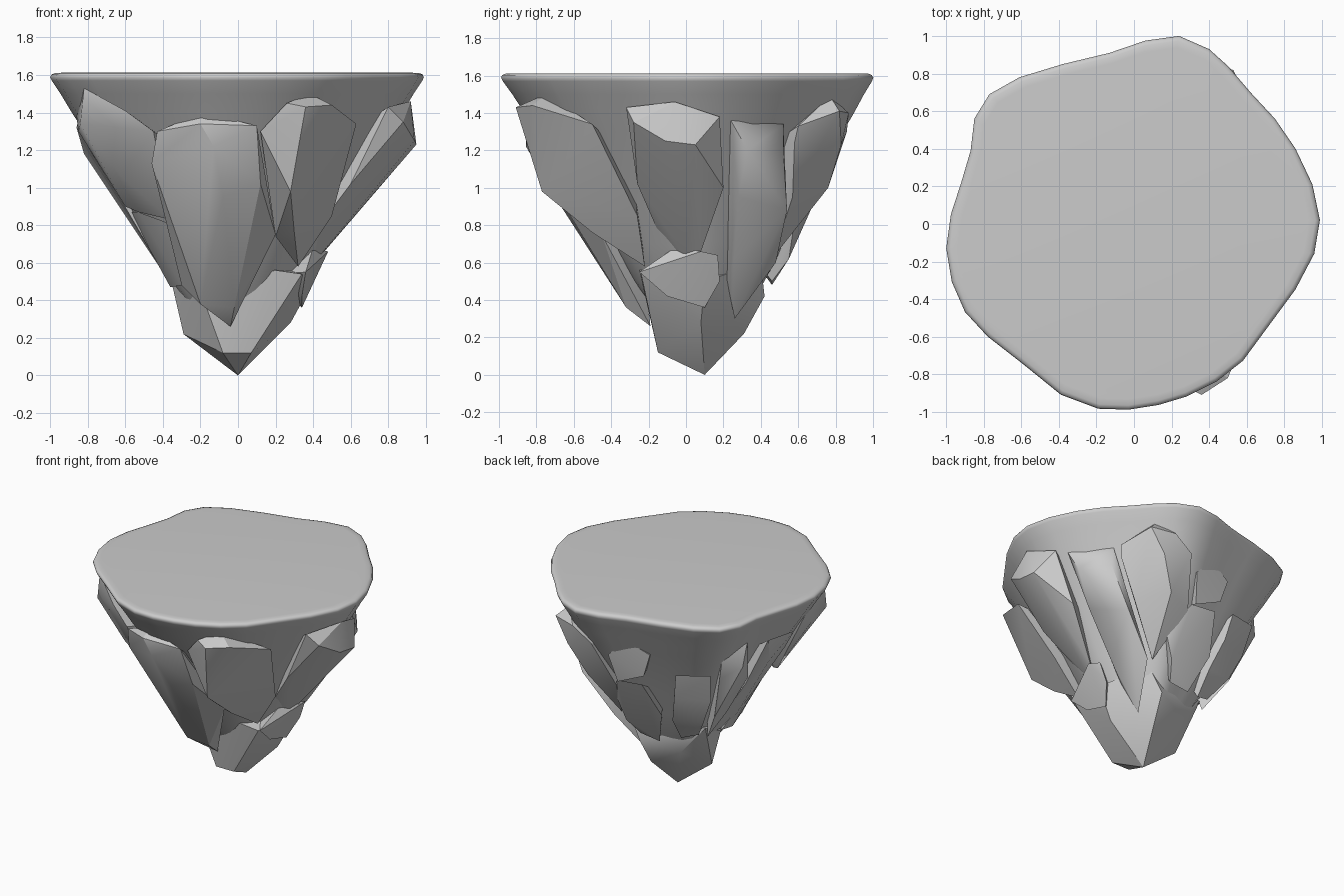
import bpy, bmesh
from math import radians
from mathutils import Vector


def finish(name, bm, angle):
    bmesh.ops.recalc_face_normals(bm, faces=bm.faces)
    mesh = bpy.data.meshes.new(name)
    bm.to_mesh(mesh)
    bm.free()
    ob = bpy.data.objects.new(name, mesh)
    bpy.context.collection.objects.link(ob)
    bpy.ops.object.select_all(action='DESELECT')
    ob.select_set(True)
    bpy.context.view_layer.objects.active = ob
    bpy.ops.object.shade_smooth_by_angle(angle=radians(angle))
    return ob


def rock(name, pts, angle=26):
    """Faceted boulder: convex hull of its corners plus a point buried in the core."""
    bm = bmesh.new()
    c = sum((Vector(p) for p in pts), Vector()) / len(pts)
    for p in pts + [(c.x * 0.45, c.y * 0.45, c.z)]:
        bm.verts.new(p)
    bmesh.ops.convex_hull(bm, input=bm.verts)
    loose = [v for v in bm.verts if not v.link_faces]
    bmesh.ops.delete(bm, geom=loose, context='VERTS')
    return finish(name, bm, angle)


# island core: irregular flat top, tapering smoothly down to a point
outline = [(.24, 1), (.4, .93), (.5, .84), (.62, .70), (.75, .56), (.86, .40), (.95, .21),
           (.99, .02), (.96, -.16), (.86, -.35), (.72, -.54), (.58, -.73), (.44, -.84),
           (.28, -.92), (.13, -.965), (-.03, -.99), (-.19, -.985), (-.39, -.91),
           (-.6, -.74), (-.78, -.6), (-.9, -.47), (-.97, -.31), (-1, -.13), (-.975, .05),
           (-.92, .22), (-.87, .39), (-.85, .56), (-.77, .69), (-.61, .78), (-.38, .85),
           (-.13, .91), (.06, .975)]
levels = [(1.612, .94), (1.61, .975), (1.603, .993), (1.588, 1), (1.57, .992), (1.5, .945),
          (1.4, .885), (1.3, .82), (1.1, .70), (.9, .58), (.7, .47), (.5, .35), (.3, .21),
          (.15, .1)]
bm = bmesh.new()
rings = []
for z, s in levels:
    shift = 0.1 * (1 - z / 1.61)
    rings.append([bm.verts.new((x * s, y * s + shift, z)) for x, y in outline])
n = len(outline)
for a, b in zip(rings, rings[1:]):
    for i in range(n):
        j = (i + 1) % n
        bm.faces.new((a[i], a[j], b[j], b[i]))
bm.faces.new(rings[0])
bm.faces.new(rings[-1])
finish("island_core", bm, 80)

# rocks on the front and right
rock("front_rock", [
    (-.43, -.72, 1.3), (-.19, -.8, 1.4), (-.2, -.86, 1.34), (.1, -.84, 1.33),
    (-.46, -.66, 1.13), (-.13, -.855, 1.22), (.12, -.72, 1.02), (-.08, -.7, .95),
    (.2, -.45, .75), (-.36, -.42, .8), (-.3, -.25, .48), (-.2, -.33, .38), (-.02, -.32, .36),
    (-.04, -.19, .26)])
rock("front_right_rock", [
    (.36, -.91, 1.43), (.5, -.82, 1.44), (.26, -.86, 1.45), (.38, -.75, 1.5),
    (.12, -.78, 1.3), (.28, -.77, .98), (.63, -.5, 1.34), (.2, -.44, .74),
    (.3, -.5, .76), (.5, -.26, .85), (.32, -.22, .58)])
rock("right_rock", [
    (.8, -.32, 1.43), (.92, -.06, 1.46), (.86, .18, 1.38), (.88, -.28, 1.35),
    (.94, -.11, 1.25), (.95, .05, 1.23), (.72, .2, 1.0), (.6, -.26, 1.02),
    (.42, 0, .62), (.46, .08, .66), (.36, -.12, .7)])
rock("right_back_rock", [
    (.8, .24, 1.36), (.62, .52, 1.34), (.78, .33, 1.2), (.64, .52, 1.2), (.64, .28, .95),
    (.5, .54, .88), (.42, .26, .62), (.28, .48, .6), (.3, .22, .5), (.18, .26, .3)], 50)
rock("lower_right_rock", [
    (.4, -.06, .68), (.36, -.25, .55), (.48, .08, .66), (.45, .17, .64), (.4, .18, .5),
    (.34, -.1, .42), (.34, .1, .36)], 30)

# rocks on the back
rock("back_right_rock", [
    (.45, .77, 1.49), (.53, .82, 1.41), (.35, .87, 1.4), (.62, .6, 1.33), (.6, .58, 1.24),
    (.42, .83, 1.23), (.2, .86, 1.3), (.3, .76, 1.0), (.47, .57, .95), (.25, .6, .8),
    (.1, .7, .95), (.22, .46, .62)])
rock("back_rock", [
    (.2, .58, .82), (-.13, .72, 1.02), (.08, .72, 1.0), (-.03, .58, .83), (-.2, .58, .75),
    (.12, .55, .62), (-.1, .46, .48), (.06, .46, .5)], 35)
rock("upper_back_rock", [
    (-.05, .79, 1.36), (-.22, .75, 1.28), (.1, .8, 1.22), (-.16, .74, 1.1), (.06, .74, 1.0)])
rock("back_left_rock", [
    (-.6, .56, 1.15), (-.36, .64, 1.12), (-.56, .5, .92), (-.32, .6, .92), (-.47, .46, .72),
    (-.25, .52, .7), (-.36, .36, .56), (-.24, .4, .52)], 55)

# rocks on the left
rock("left_back_rock", [
    (-.75, .33, 1.36), (-.66, .5, 1.3), (-.76, .4, 1.2), (-.62, .48, 1.1), (-.7, .25, 1.05),
    (-.52, .4, .75), (-.5, .22, .72), (-.38, .28, .52)], 35)
rock("left_rock", [
    (-.85, .22, 1.36), (-.86, -.08, 1.32), (-.82, .16, 1.18), (-.77, -.1, 1.17),
    (-.66, .22, .98), (-.62, -.08, .93), (-.48, .18, .7), (-.38, .0, .52), (-.34, .2, .5)])
rock("left_front_rock", [
    (-.82, -.5, 1.53), (-.6, -.65, 1.41), (-.84, -.5, 1.34), (-.85, -.3, 1.3),
    (-.86, -.2, 1.38), (-.45, -.7, 1.3), (-.6, -.25, .9), (-.36, -.45, .83),
    (-.62, -.48, 1.06), (-.53, -.3, .87)], 36)
rock("lower_left_rock", [
    (-.53, -.22, .87), (-.34, -.42, .8), (-.58, 0, .87), (-.35, -.36, .74),
    (-.36, -.05, .47), (-.3, -.24, .48), (-.37, .1, .5)])

# pointed bottom rock
rock("tip_rock", [
    (0, .1, 0), (-.29, .1, .22), (-.08, -.15, .12), (.07, -.15, .12), (.28, .08, .28),
    (.08, .31, .22), (-.35, .08, .48), (.34, -.24, .54), (.4, .1, .5), (-.2, -.18, .45),
    (.2, -.25, .56), (.1, .42, .42), (-.18, .32, .36), (-.36, .28, .58), (.2, .4, .6)])
